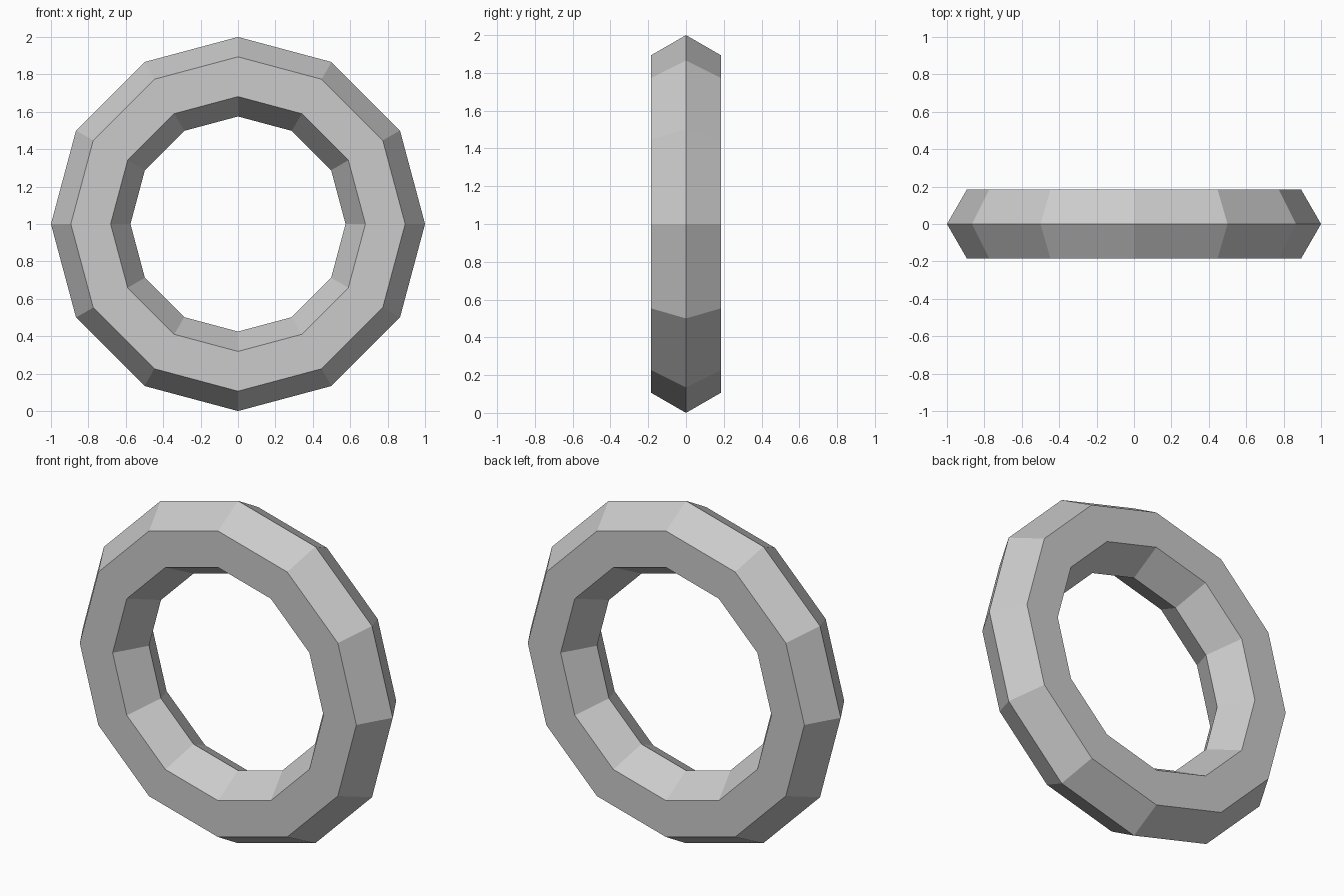
import bpy
import math

if "Cube" in bpy.data.objects:
    bpy.data.objects.remove(bpy.data.objects["Cube"])

# Low-poly ring: 12 segments around, hexagonal cross-section, standing upright
OUTER, INNER = 1.0, 0.575
bpy.ops.mesh.primitive_torus_add(
    major_segments=12,
    minor_segments=6,
    major_radius=(OUTER + INNER) / 2,
    minor_radius=(OUTER - INNER) / 2,
    location=(0, 0, OUTER),
    rotation=(math.pi / 2, 0, 0),
)
ring = bpy.context.object
ring.name = "ring"
bpy.ops.object.shade_flat()
